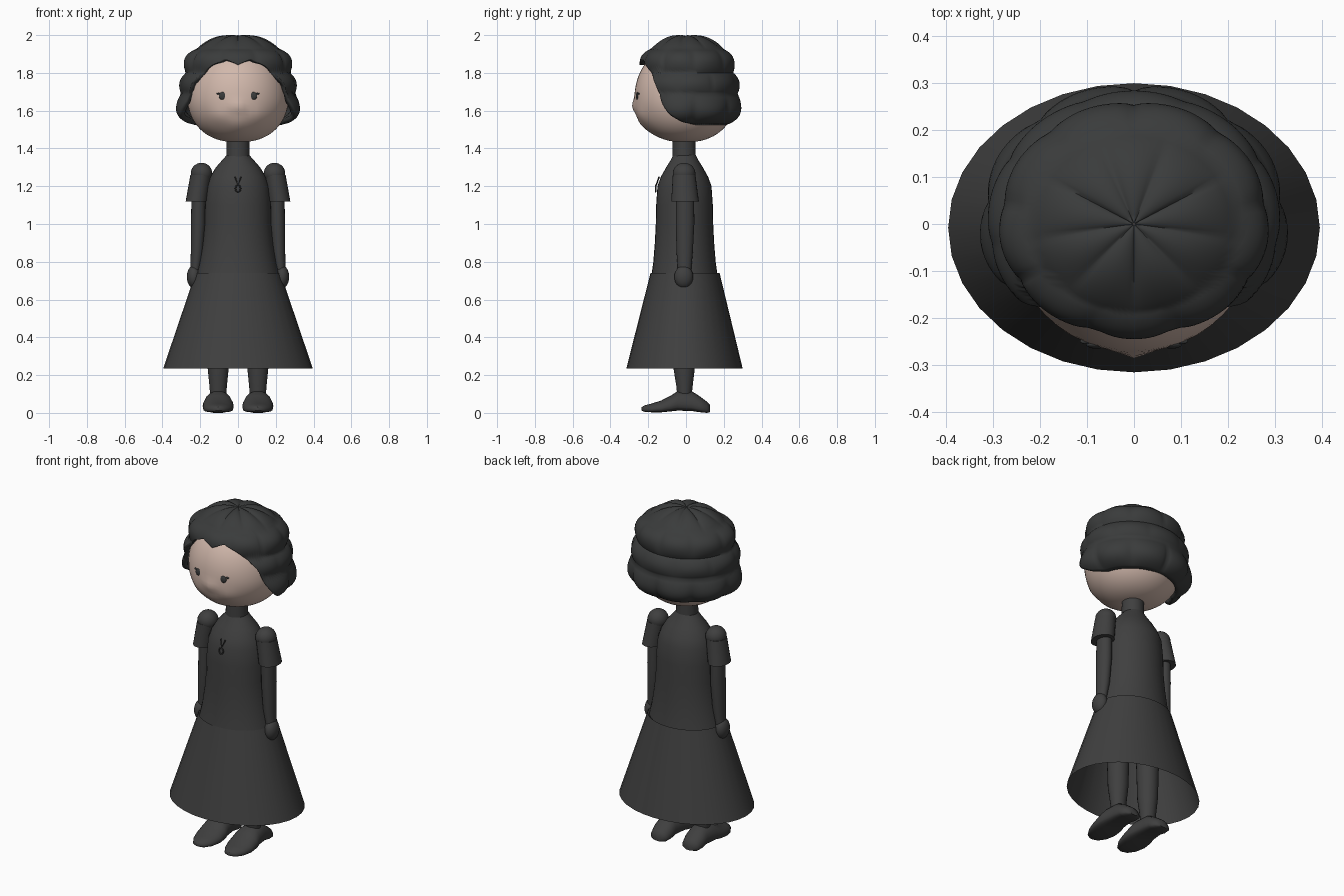
import bpy, bmesh
from math import sin, cos, pi, exp, hypot
from mathutils import Vector

cube = bpy.data.objects.get("Cube")
if cube:
    bpy.data.objects.remove(cube)


def material(name, color):
    m = bpy.data.materials.new(name)
    m.use_nodes = True
    m.diffuse_color = (*color, 1)
    m.node_tree.nodes["Principled BSDF"].inputs["Base Color"].default_value = (*color, 1)
    return m


DRESS = material("charcoal cloth", (.05, .05, .05))
HAIR = material("black hair", (.042, .044, .044))
SKIN = material("pale skin", (.64, .48, .41))


def finish(bm, name, mat, angle=40):
    bmesh.ops.recalc_face_normals(bm, faces=bm.faces)
    mesh = bpy.data.meshes.new(name)
    bm.to_mesh(mesh)
    bm.free()
    ob = bpy.data.objects.new(name, mesh)
    bpy.context.collection.objects.link(ob)
    mesh.materials.append(mat)
    bpy.ops.object.select_all(action='DESELECT')
    ob.select_set(True)
    bpy.context.view_layer.objects.active = ob
    bpy.ops.object.shade_smooth_by_angle(angle=angle * pi / 180)
    return ob


def skin_rings(name, rings, mat, caps=True, angle=40):
    """Bridge equal-length rings of points into a tube."""
    bm = bmesh.new()
    rows = [[bm.verts.new(p) for p in ring] for ring in rings]
    n = len(rows[0])
    for a, b in zip(rows, rows[1:]):
        for i in range(n):
            j = (i + 1) % n
            bm.faces.new((a[i], a[j], b[j], b[i]))
    if caps:
        bm.faces.new(rows[0])
        bm.faces.new(rows[-1])
    return finish(bm, name, mat, angle)


def loft(name, sections, mat, n=32, caps=True):
    """Sections are (z, centre x, centre y, radius x, radius y)."""
    rings = [[(x + rx * cos(2 * pi * i / n), y + ry * sin(2 * pi * i / n), z)
              for i in range(n)] for z, x, y, rx, ry in sections]
    return skin_rings(name, rings, mat, caps)


def ball(name, centre, radii, mat):
    bm = bmesh.new()
    bmesh.ops.create_uvsphere(bm, u_segments=24, v_segments=14, radius=1)
    for v in bm.verts:
        v.co = Vector(centre) + Vector([c * r for c, r in zip(v.co, radii)])
    return finish(bm, name, mat)


def lookup(table, x):
    for (x0, y0), (x1, y1) in zip(table, table[1:]):
        if x <= x1:
            return y0 + (y1 - y0) * (x - x0) / (x1 - x0)
    return table[-1][1]


# Head: rounded with a broad jaw, soft nose, cheeks and chin
HEAD_Z = 1.665


def head_point(u, v):
    c = cos(v)
    z = HEAD_Z + (.28 if c > 0 else .232) * c
    r = .268 * sin(v) ** .85
    x, y = r * sin(u), -.005 - r * cos(u)
    if y < 0:
        bumps = [(0, 1.62, .035, .016), (0, 1.53, .05, .012),
                 (.1, 1.57, .05, .01), (-.1, 1.57, .05, .01)]
        y -= sum(h * exp(-((x - bx) ** 2 + (z - bz) ** 2) / s ** 2) for bx, bz, s, h in bumps)
    return x, y, z


skin_rings("head", [[head_point(2 * pi * i / 48, .02 + (pi - .04) * k / 36)
                     for i in range(48)] for k in range(37)], SKIN)

# Hair: tiers of curls bulging between grooves, trimmed along a scalloped hairline
GROOVES = [(0, 1.993), (.22, 1.925), (.275, 1.8), (.3, 1.69), (.235, 1.525)]
BULGES = [.03, .036, .022, .058]
HAIRLINE = [(0, 1.83), (.25, 1.86), (.5, 1.83), (.75, 1.79), (.9, 1.74), (1.05, 1.66),
            (1.25, 1.6), (1.5, 1.55), (1.8, 1.525), (pi, 1.525)]
DEPTHS = [(-z, k) for k, (r, z) in enumerate(GROOVES)]


def hair_point(a, v):
    t = max(.004, v * lookup(DEPTHS, -lookup(HAIRLINE, min(a, 2 * pi - a))))
    k = min(int(t), 3)
    f = t - k
    (r0, z0), (r1, z1) = GROOVES[k], GROOVES[k + 1]
    dr, dz = r1 - r0, z1 - z0
    size = hypot(dr, dz)
    lobe = abs(sin(4.5 * a + (k % 2) * pi / 2)) ** .6
    out = BULGES[k] * sin(pi * f) ** .8 * (.68 + .4 * lobe)
    r = r0 + dr * f - dz / size * out
    z = z0 + dz * f + dr / size * out
    return r * sin(a), -r * cos(a) * (.85 if cos(a) > 0 else .91), z


hair = skin_rings("hair", [[hair_point(2 * pi * i / 120, k / 48) for i in range(120)]
                           for k in range(49)], HAIR, caps=False, angle=60)
shell = hair.modifiers.new("thickness", 'SOLIDIFY')
shell.thickness = .03
shell.offset = -1

# Neck, bodice and open skirt
loft("neck", [(1.32, 0, -.01, .062, .062), (1.47, 0, -.01, .06, .06)], DRESS)
BODICE = [(.73, .22, .175), (.8, .203, .165), (.9, .187, .157), (1, .177, .152),
          (1.1, .175, .15), (1.2, .165, .143), (1.25, .147, .125), (1.3, .117, .097),
          (1.34, .082, .072), (1.37, .055, .058)]
loft("bodice", [(z, 0, -.008, rx, ry) for z, rx, ry in BODICE], DRESS)
loft("skirt", [(.235, 0, -.008, .396, .308), (.74, 0, -.005, .225, .183)], DRESS, caps=False)

# Pendant: a cord in a V with a ring below, lying on the chest
curve = bpy.data.curves.new("pendant", 'CURVE')
curve.dimensions = '3D'
curve.bevel_depth = .004
ring = [(.014 * sin(a * pi / 6), -.161, 1.188 + .018 * cos(a * pi / 6)) for a in range(12)]
cord = [(-.016, -.142, 1.25), (0, -.157, 1.207), (.016, -.142, 1.25)]
for points, closed in ((ring, True), (cord, False)):
    spline = curve.splines.new('POLY')
    spline.points.add(len(points) - 1)
    for p, co in zip(spline.points, points):
        p.co = (*co, 1)
    spline.use_cyclic_u = closed
curve.materials.append(DRESS)
bpy.context.collection.objects.link(bpy.data.objects.new("pendant", curve))

# Shoe sections along the foot: (y, half width, sole z, top z)
SHOE = [(-.235, .012, .012, .03), (-.22, .04, .006, .04), (-.18, .066, .003, .05),
        (-.13, .08, .003, .066), (-.08, .082, .008, .092), (-.045, .074, .012, .115),
        (.03, .062, .01, .115), (.07, .063, .004, .09), (.11, .052, 0, .06),
        (.127, .025, .004, .042)]


def shoe_ring(cx, y, w, low, high, n=20):
    ring = []
    for i in range(n):
        c, s = cos(2 * pi * i / n), sin(2 * pi * i / n)
        # fuller, flatter underside than top
        x = w * (abs(c) ** .6 if s < 0 else abs(c) ** .9) * (1 if c > 0 else -1)
        mid = low + (high - low) * .35
        z = mid + s * (high - mid) if s > 0 else mid - abs(s) ** .6 * (mid - low)
        ring.append((cx + x, y, z))
    return ring


# Paired parts
for side, s in (("left", 1), ("right", -1)):
    eye_y = -.005 - (.264 ** 2 - .08 ** 2) ** .5
    ball(side + "_eye", (s * .08, eye_y, 1.678), (.022, .009, .021), HAIR)
    ball(side + "_lash", (s * .103, eye_y + .007, 1.69), (.012, .006, .005), HAIR)

    ball(side + "_shoulder", (s * .193, -.01, 1.267), (.057, .06, .057), DRESS)
    loft(side + "_sleeve", [(1.12, s * .219, -.005, .058, .073), (1.26, s * .196, -.01, .056, .06)],
         DRESS, 24)
    loft(side + "_arm", [(.74, s * .228, -.008, .024, .034), (.85, s * .216, -.007, .034, .043),
                         (1, s * .21, -.005, .039, .049), (1.16, s * .208, -.005, .038, .048)],
         DRESS, 20)
    ball(side + "_hand", (s * .234, -.012, .72), (.037, .05, .06), DRESS)

    loft(side + "_leg", [(.09, s * .105, -.008, .042, .038), (.14, s * .105, -.008, .046, .043),
                         (.24, s * .105, -.01, .056, .057), (.4, s * .105, -.01, .06, .062),
                         (.72, s * .105, -.01, .07, .07)], DRESS, 24)
    skin_rings(side + "_shoe", [shoe_ring(s * .105, *row) for row in SHOE], DRESS, angle=50)
